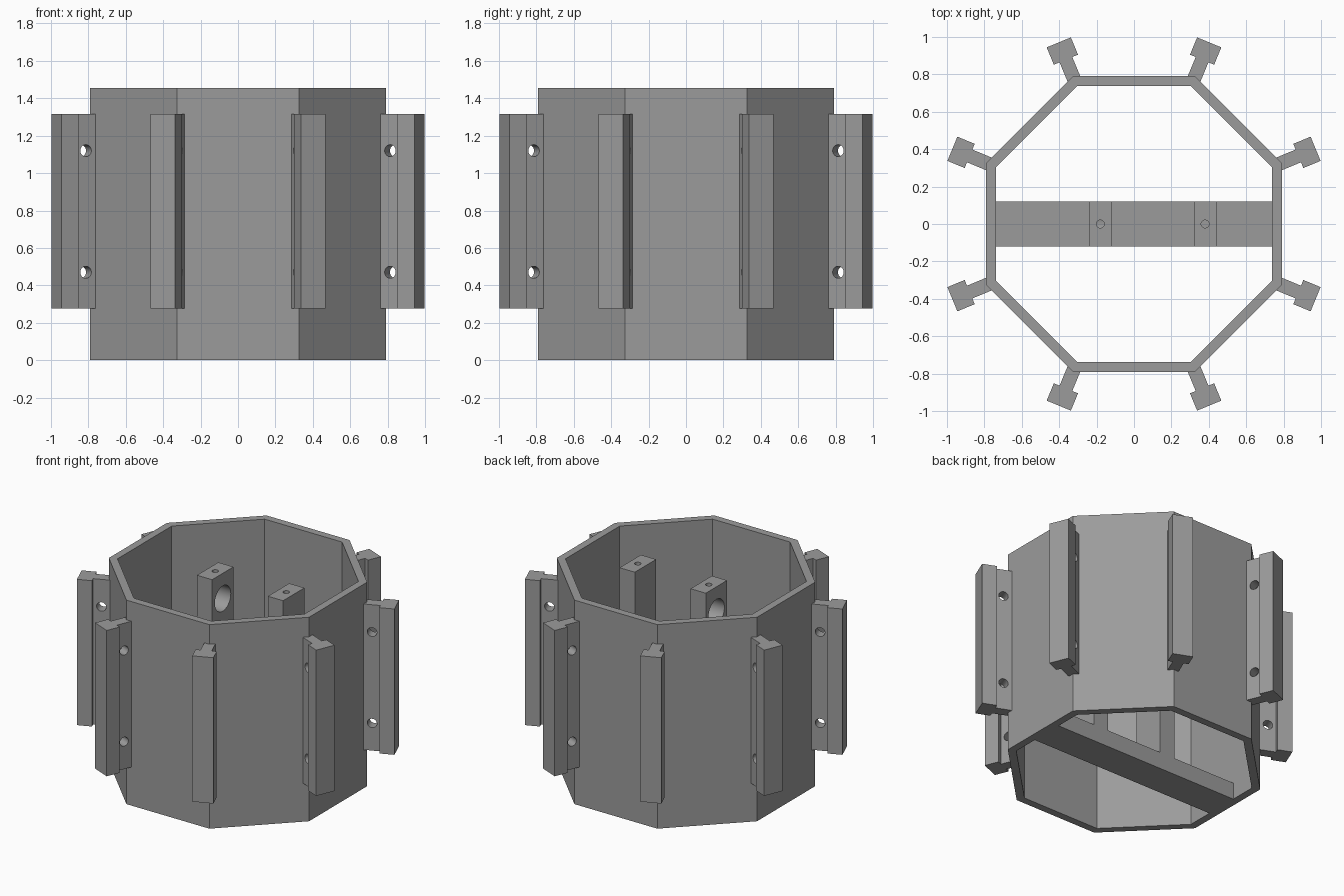
import bpy, bmesh, math
from mathutils import Matrix, Vector

if "Cube" in bpy.data.objects:
    bpy.data.objects.remove(bpy.data.objects["Cube"])

grey = bpy.data.materials.new("mid_grey")
grey.diffuse_color = (0.33, 0.33, 0.33, 1)
grey.use_nodes = True
grey.node_tree.nodes["Principled BSDF"].inputs["Base Color"].default_value = grey.diffuse_color


def prism(name, points, z0, z1):
    """Extrude a closed plan outline from z0 to z1."""
    bm = bmesh.new()
    face = bm.faces.new([bm.verts.new((x, y, z0)) for x, y in points])
    top = bmesh.ops.extrude_face_region(bm, geom=[face])["geom"]
    bmesh.ops.translate(bm, vec=(0, 0, z1 - z0),
                        verts=[v for v in top if isinstance(v, bmesh.types.BMVert)])
    bmesh.ops.recalc_face_normals(bm, faces=bm.faces)
    return finish(name, bm)


def finish(name, bm):
    mesh = bpy.data.meshes.new(name)
    bm.to_mesh(mesh)
    bm.free()
    mesh.materials.append(grey)
    obj = bpy.data.objects.new(name, mesh)
    bpy.context.collection.objects.link(obj)
    return obj


def drill(obj, centre, axis, radius, depth):
    """Cut a round hole centred at a point along an axis."""
    bm = bmesh.new()
    turn = Vector((0, 0, 1)).rotation_difference(Vector(axis)).to_matrix().to_4x4()
    bmesh.ops.create_cone(bm, cap_ends=True, segments=32, radius1=radius, radius2=radius,
                          depth=depth, matrix=Matrix.Translation(centre) @ turn)
    cut(obj, finish("cutter", bm))


def cut(obj, cutter):
    mod = obj.modifiers.new("cut", 'BOOLEAN')
    mod.operation, mod.solver, mod.object = 'DIFFERENCE', 'EXACT', cutter
    bpy.context.view_layer.objects.active = obj
    bpy.ops.object.modifier_apply(modifier=mod.name)
    bpy.data.objects.remove(cutter)


def smooth(obj):
    bpy.ops.object.select_all(action='DESELECT')
    obj.select_set(True)
    bpy.context.view_layer.objects.active = obj
    bpy.ops.object.shade_smooth_by_angle(angle=math.radians(30))


def octagon(apothem):
    r = apothem / math.cos(math.pi / 8)
    return [(r * math.cos(a), r * math.sin(a))
            for a in (math.pi / 8 + k * math.pi / 4 for k in range(8))]


def rect(x0, x1, y):
    return [(x0, -y), (x1, -y), (x1, y), (x0, y)]


# Open octagonal shell
shell = prism("octagonal_shell", octagon(0.79), 0, 1.455)
cut(shell, prism("cutter", octagon(0.737), -0.1, 1.6))

# Crossbar along the base
prism("crossbar", rect(-0.74, 0.74, 0.12), 0, 0.12)

# Upright blocks: the left one has a large bore, both have a screw hole in the top
left_block = prism("left_block", rect(-0.24, -0.12, 0.12), 0.12, 1.40)
drill(left_block, (-0.18, 0, 1.22), (1, 0, 0), 0.09, 0.4)
drill(left_block, (-0.18, 0, 1.37), (0, 0, 1), 0.021, 0.24)
smooth(left_block)
right_block = prism("right_block", rect(0.32, 0.44, 0.12), 0.12, 1.40)
drill(right_block, (0.38, 0, 1.37), (0, 0, 1), 0.021, 0.24)
smooth(right_block)

# T-section rail with two cross holes, repeated at the eight corners
half = [(0.82, 0.037), (0.951, 0.037), (0.951, 0.07), (1.051, 0.07)]
outline = half + [(x, -y) for x, y in reversed(half)]
rail = prism("corner_rail_1", outline, 0.275, 1.315)
for z in (0.47, 1.12):
    drill(rail, (0.896, 0, z), (0, 1, 0), 0.032, 0.3)
smooth(rail)
for k in range(8):
    if k:
        copy = bpy.data.objects.new(f"corner_rail_{k + 1}", rail.data)
        bpy.context.collection.objects.link(copy)
    else:
        copy = rail
    copy.rotation_euler.z = math.pi / 8 + k * math.pi / 4
